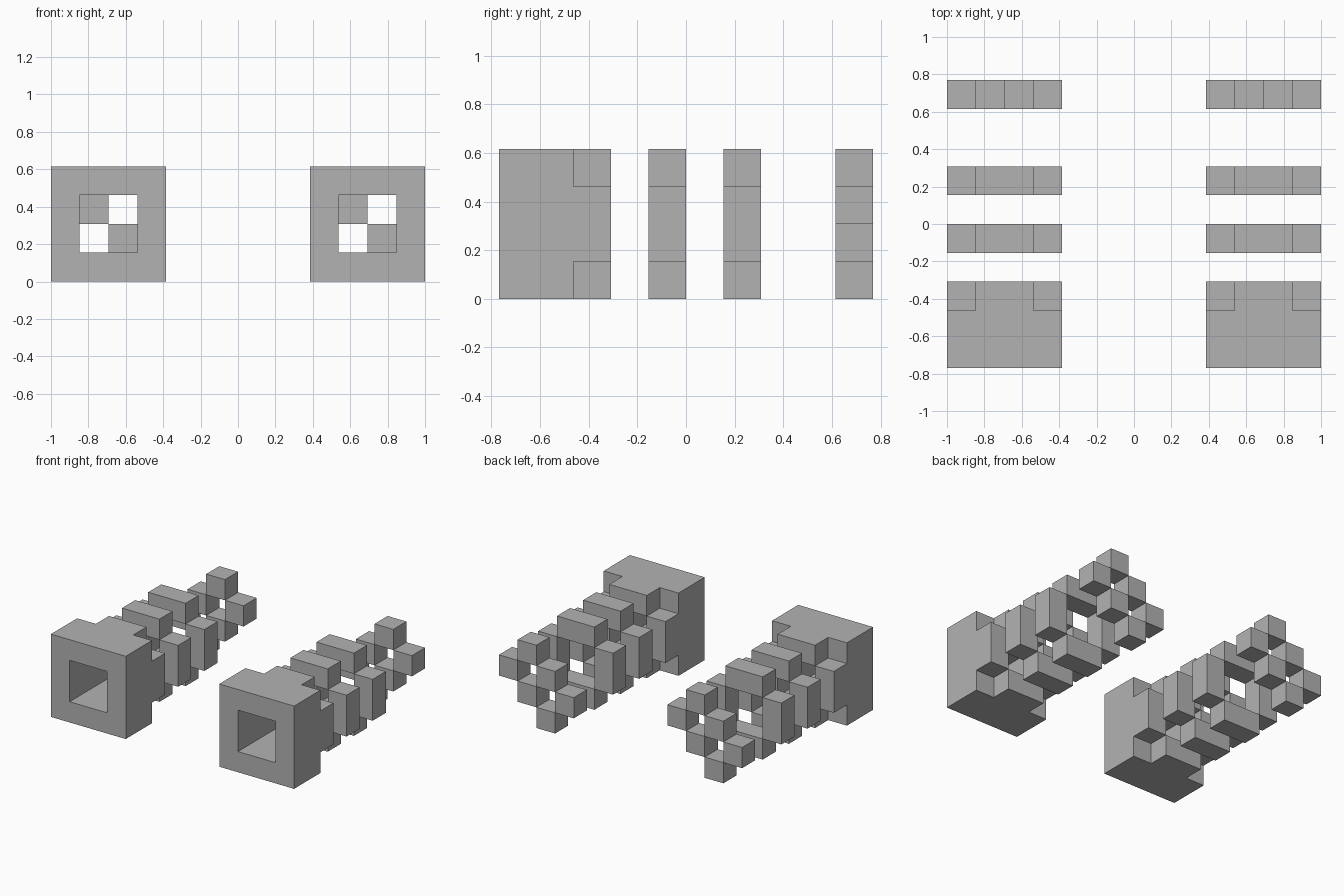
import bpy
import bmesh

cube = bpy.data.objects.get("Cube")
if cube:
    bpy.data.objects.remove(cube, do_unlink=True)

UNIT = 2 / 13          # edge of one block
SIDE = 4               # blocks across each tube

grey = bpy.data.materials.new("plain grey")
grey.use_nodes = True
colour = (0.45, 0.45, 0.45, 1)
grey.diffuse_color = colour
grey.node_tree.nodes["Principled BSDF"].inputs["Base Color"].default_value = colour


# Cross-section rules, by column i and row k
def core(i, k):
    return i in (1, 2) and k in (1, 2)


def corner(i, k):
    return i in (0, 3) and k in (0, 3)


def square_ring(i, k):
    return not core(i, k)


def notched_ring(i, k):
    return not core(i, k) and not corner(i, k)


def checker(i, k):
    return (i + k) % 2 == 1 and not corner(i, k)


def block_mesh(name, layers):
    """Skin a stack of cross-sections, keeping only the outer faces."""
    cells = {(i, j, k) for j, rule in enumerate(layers)
             for i in range(SIDE) for k in range(SIDE) if rule(i, k)}
    bm = bmesh.new()
    verts = {}

    def vert(p):
        if p not in verts:
            verts[p] = bm.verts.new([n * UNIT for n in p])
        return verts[p]

    for cell in sorted(cells):
        for axis in range(3):
            b, c = (axis + 1) % 3, (axis + 2) % 3
            for step in (-1, 1):
                beside = list(cell)
                beside[axis] += step
                if tuple(beside) in cells:
                    continue
                loop = []
                for db, dc in ((0, 0), (1, 0), (1, 1), (0, 1)):
                    p = list(cell)
                    p[axis] += step > 0
                    p[b] += db
                    p[c] += dc
                    loop.append(vert(tuple(p)))
                bm.faces.new(loop[::step])
    mesh = bpy.data.meshes.new(name)
    bm.to_mesh(mesh)
    bm.free()
    mesh.materials.append(grey)
    return mesh


# Part name, first layer along the tube, cross-sections front to back
parts = (
    ("front_block", 0, (square_ring, square_ring, notched_ring)),
    ("front_ring", 4, (notched_ring,)),
    ("rear_ring", 6, (notched_ring,)),
    ("checkered_tail", 9, (checker,)),
)

# The two tubes are identical copies, set side by side
for name, layer, rules in parts:
    mesh = block_mesh(name, rules)
    for side, x in (("right", -6.5), ("left", 2.5)):
        obj = bpy.data.objects.new(f"{side}_{name}", mesh)
        obj.location = (x * UNIT, (layer - 5) * UNIT, 0)
        bpy.context.collection.objects.link(obj)
